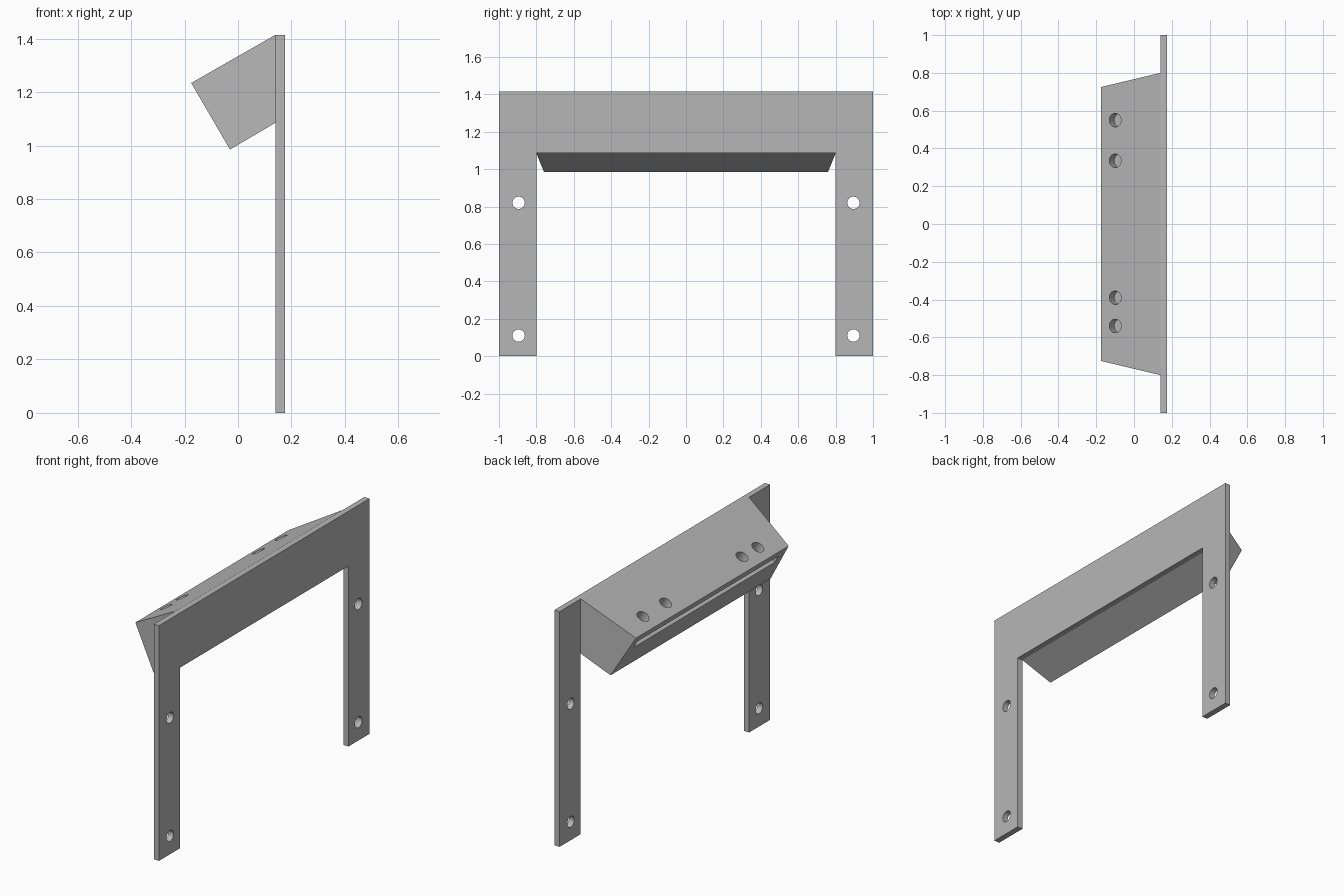
import bpy, bmesh, math
from mathutils import Matrix, Vector

old = bpy.data.objects.get("Cube")
if old:
    bpy.data.objects.remove(old, do_unlink=True)

GREY = (0.47, 0.47, 0.47, 1.0)
grey = bpy.data.materials.new("plain grey")
grey.use_nodes = True
grey.diffuse_color = GREY
grey.node_tree.nodes["Principled BSDF"].inputs["Base Color"].default_value = GREY

TOP, FRONT_X, BACK_X = 1.414, 0.14, 0.175


def make_object(name, bm):
    bmesh.ops.recalc_face_normals(bm, faces=bm.faces)
    mesh = bpy.data.meshes.new(name)
    bm.to_mesh(mesh)
    bm.free()
    mesh.materials.append(grey)
    obj = bpy.data.objects.new(name, mesh)
    bpy.context.collection.objects.link(obj)
    return obj


def prism(name, start, end):
    """Solid between two matching outlines."""
    bm = bmesh.new()
    a = [bm.verts.new(p) for p in start]
    b = [bm.verts.new(p) for p in end]
    bm.faces.new(a)
    bm.faces.new(b)
    for i in range(len(a)):
        j = (i + 1) % len(a)
        bm.faces.new((a[i], a[j], b[j], b[i]))
    return make_object(name, bm)


def cut(target, bm):
    """Subtract a solid from the target and discard the cutter."""
    cutter = make_object("cutter", bm)
    cutter.hide_render = True
    mod = target.modifiers.new("cut", 'BOOLEAN')
    mod.operation, mod.solver, mod.object = 'DIFFERENCE', 'EXACT', cutter
    graph = bpy.context.evaluated_depsgraph_get()
    mesh = bpy.data.meshes.new_from_object(target.evaluated_get(graph))
    target.modifiers.clear()
    target.data = mesh
    bpy.data.objects.remove(cutter, do_unlink=True)


def cylinder(radius, depth, matrix):
    bm = bmesh.new()
    bmesh.ops.create_cone(bm, cap_ends=True, segments=32, radius1=radius,
                          radius2=radius, depth=depth, matrix=matrix)
    return bm


# Upright plate: a flat arch with two legs
arch = [(-1, 0), (-0.8, 0), (-0.8, 1.085), (0.8, 1.085),
        (0.8, 0), (1, 0), (1, TOP), (-1, TOP)]
plate = prism("mounting_plate", [(FRONT_X, y, z) for y, z in arch],
              [(BACK_X, y, z) for y, z in arch])

# Screw holes through the legs
for side in (-1, 1):
    for z in (0.11, 0.82):
        place = (Matrix.Translation((0.157, side * 0.895, z))
                 @ Matrix.Rotation(math.pi / 2, 4, 'Y'))
        cut(plate, cylinder(0.033, 0.2, place))

# Tilted block with ends that taper away from the plate
profile = [(FRONT_X, TOP), (-BACK_X, 1.234), (-0.03, 0.985), (FRONT_X, 1.085)]


def block_end(side):
    return [(x, side * (0.8 - 0.238 * (FRONT_X - x)), z) for x, z in profile]


block = prism("tilted_block", block_end(-1), block_end(1))

# Local frame on the block's outer top edge: x runs inward, z out of the top
frame = Matrix.Translation((-BACK_X, 0, 1.234)) @ Matrix.Rotation(-math.pi / 6, 4, 'Y')

# Long slot in the outer face
slot = bmesh.new()
bmesh.ops.create_cube(slot, size=1, matrix=frame
                      @ Matrix.Translation((0.075, 0, -0.08))
                      @ Matrix.Diagonal((0.25, 1.34, 0.05, 1)))
cut(block, slot)

# Round holes from the top face down into the slot
for y in (0.55, 0.335, -0.39, -0.54):
    cut(block, cylinder(0.036, 0.13, frame @ Matrix.Translation(Vector((0.087, y, -0.015)))))

# Smooth hole walls, crisp edges elsewhere
bpy.ops.object.select_all(action='DESELECT')
for obj in (plate, block):
    obj.select_set(True)
bpy.context.view_layer.objects.active = plate
bpy.ops.object.shade_smooth_by_angle(angle=math.radians(30))
